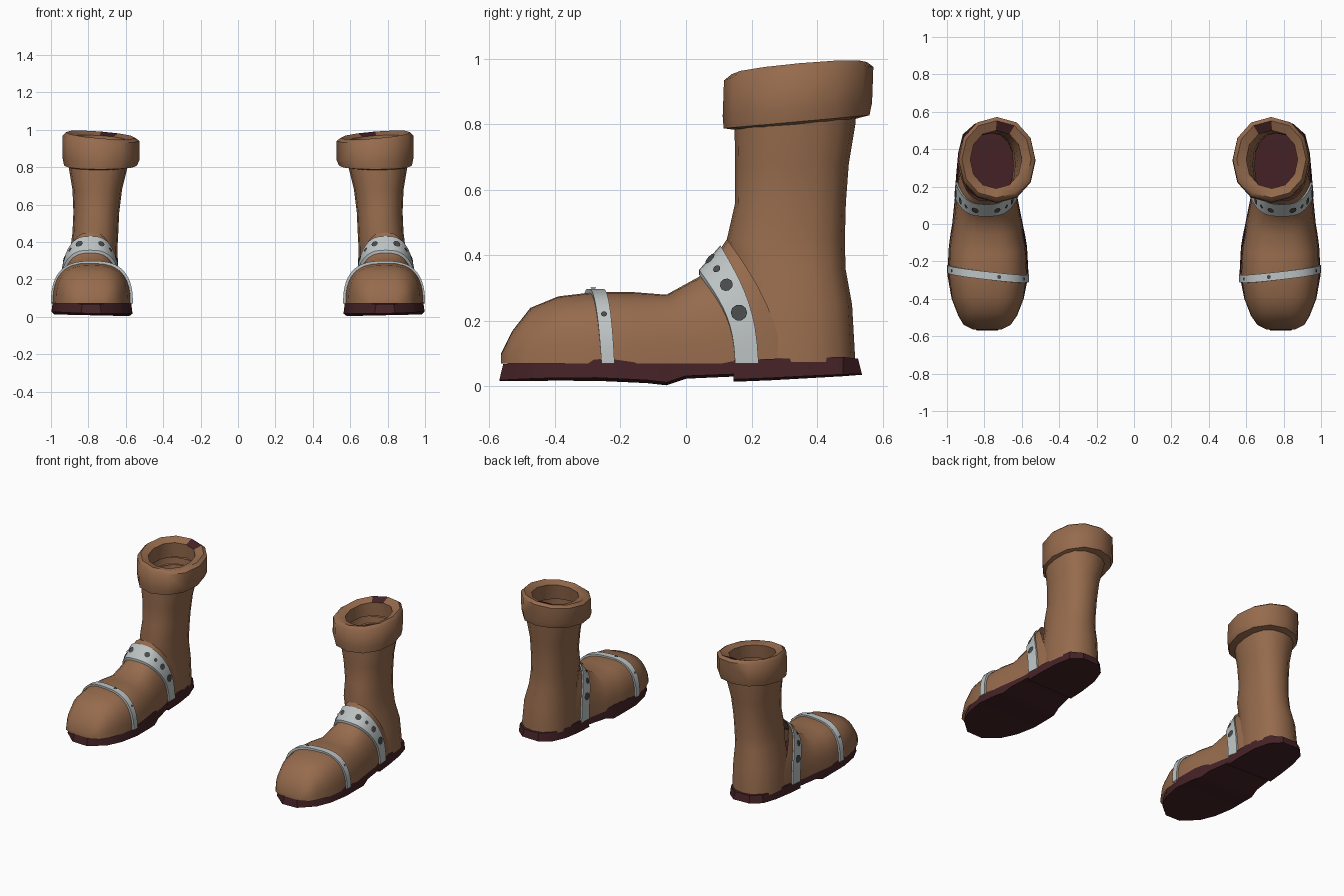
import bpy, bmesh, math
from mathutils import Vector

if "Cube" in bpy.data.objects:
    bpy.data.objects.remove(bpy.data.objects["Cube"])


def material(name, rgb):
    m = bpy.data.materials.new(name)
    m.diffuse_color = (*rgb, 1)
    m.use_nodes = True
    m.node_tree.nodes["Principled BSDF"].inputs["Base Color"].default_value = m.diffuse_color
    return m


LEATHER = material("brown_leather", (0.305, 0.147, 0.074))
SOLE = material("dark_maroon", (0.058, 0.016, 0.019))
METAL = material("light_grey", (0.51, 0.545, 0.545))
STUD = material("dark_grey", (0.065, 0.07, 0.07))


def finish(name, bm, mats, angle=40, recalc=True):
    """Turn a bmesh into a smooth shaded object mirrored to the other boot."""
    if recalc:
        bmesh.ops.recalc_face_normals(bm, faces=bm.faces)
    me = bpy.data.meshes.new(name)
    bm.to_mesh(me)
    bm.free()
    ob = bpy.data.objects.new(name, me)
    bpy.context.collection.objects.link(ob)
    for m in mats:
        me.materials.append(m)
    bpy.ops.object.select_all(action='DESELECT')
    ob.select_set(True)
    bpy.context.view_layer.objects.active = ob
    bpy.ops.object.shade_smooth_by_angle(angle=math.radians(angle))
    ob.modifiers.new("other_boot", 'MIRROR').use_axis = (True, False, False)
    return ob


def loft(rings, closed=True, caps=(False, False), loop=False):
    """Skin a list of point rings. Returns the bmesh."""
    bm = bmesh.new()
    vs = [[bm.verts.new(p) for p in r] for r in rings]
    n = len(rings[0])
    pairs = list(zip(vs, vs[1:])) + ([(vs[-1], vs[0])] if loop else [])
    for a, b in pairs:
        for i in range(n if closed else n - 1):
            j = (i + 1) % n
            bm.faces.new((a[i], a[j], b[j], b[i]))
    if caps[0]:
        bm.faces.new(vs[0])
    if caps[1]:
        bm.faces.new(vs[-1])
    return bm


def spow(v, p):
    return math.copysign(abs(v) ** p, v)


def arch_point(t, sec, bulge=0.0, skew=0.0, grow=0.0):
    """Point on an arch, t = 0 inner side, 0.5 top, 1 outer side."""
    by, ty, tz, x0, x1 = sec
    a = math.pi * (1 - t)
    c = spow(math.cos(a), 0.7)
    h = max(0.0, math.sin(a)) ** 0.8
    x = (x0 + x1) / 2 + c * ((x1 - x0) / 2 + grow)
    y = by + (ty - by) * h + bulge * math.sin(math.pi * h) + skew * c
    return Vector((x, y, 0.07 + (tz + grow - 0.07) * h))


def arch(sec, n=16, **kw):
    return [arch_point(i / n, sec, **kw) for i in range(n + 1)]


# Foot: arches (bottom y, top y, top z, inner x, outer x) from toe to ankle
foot = [(-.565, -.565, .10, .71, .86), (-.54, -.53, .17, .66, .91),
        (-.49, -.475, .24, .625, .94), (-.40, -.39, .275, .59, .975),
        (-.27, -.28, .288, .572, .99), (-.12, -.16, .288, .58, .985),
        (.02, -.06, .28, .605, .965), (.15, .04, .335, .63, .95),
        (.225, .105, .42, .637, .943), (.30, .125, .45, .645, .93)]
rings = [arch(s, bulge=.03 if i > 6 else 0) for i, s in enumerate(foot)]
finish("foot", loft(rings, closed=False, caps=(True, False)), [LEATHER])


def oval(x0, x1, y0, y1, z, n=16, p=0.85, tilt_x=0.0, tilt_y=0.0):
    pts = []
    for i in range(n):
        a = 2 * math.pi * i / n
        dx = spow(math.cos(a), p) * (x1 - x0) / 2
        dy = spow(math.sin(a), p) * (y1 - y0) / 2
        pts.append(((x0 + x1) / 2 + dx, (y0 + y1) / 2 + dy,
                    z + tilt_x * dx + tilt_y * dy))
    return pts


# Shaft: open tube from heel to cuff
shaft = [(.635, .94, .14, .517, .075), (.64, .925, .14, .507, .25),
         (.645, .897, .135, .487, .36), (.64, .885, .125, .485, .45),
         (.635, .88, .15, .488, .56), (.62, .885, .15, .497, .68),
         (.59, .905, .148, .517, .80), (.585, .905, .15, .52, .86)]
finish("shaft", loft([oval(*s) for s in shaft]), [LEATHER])

# Cuff: thick folded band, tilted up towards the back
cuff = [(.59, .905, .15, .515, .80, 0), (.54, .93, .115, .56, .808, 0),
        (.526, .938, .112, .568, .845, .02), (.528, .938, .116, .572, .955, .07),
        (.55, .92, .14, .552, .972, .08), (.60, .875, .19, .50, .955, .07),
        (.60, .885, .175, .505, .86, 0)]
bm = loft([oval(x0, x1, y0, y1, z, n=12, p=.95, tilt_x=tx, tilt_y=.09)
           for x0, x1, y0, y1, z, tx in cuff])
# Dark worn patch on the back of the rim
bm.faces.ensure_lookup_table()
bm.faces[4 * 12 + 3].material_index = 1
finish("cuff", bm, [LEATHER, SOLE], 50)

# Sole: slabs (y, inner x, outer x, bottom z, top z)
front_sole = [(-.57, .73, .84, .018, .068), (-.49, .635, .932, .02, .075),
              (-.40, .59, .975, .022, .078), (-.27, .564, .998, .022, .083),
              (-.12, .572, .99, .015, .09), (-.06, .582, .982, .008, .088),
              (0, .595, .972, .028, .078), (.15, .625, .957, .034, .08)]
heel = [(.145, .622, .958, .018, .08), (.25, .622, .952, .022, .084),
        (.38, .632, .94, .029, .088), (.48, .665, .915, .034, .09),
        (.537, .73, .85, .037, .085)]


def slab(name, rows):
    rings = []
    for y, x0, x1, zb, zt in rows:
        tilt = [.022 * (x - .785) for x in (x0, x1)]
        ye = y + (.012 if y < -.5 else -.012 if y > .5 else 0)
        rings.append([(x0, y, zb + tilt[0]), (x1, y, zb + tilt[1]),
                      (x1 - .008, ye, zt), (x0 + .008, ye, zt)])
    finish(name, loft(rings, caps=(True, True)), [SOLE], 35)


slab("front_sole", front_sole)
slab("heel", heel)


# Straps: bands hugging the foot between two arches, with turned edges
def strap(name, a, b, grow, n=28, **kw):
    rings = [arch(a, n, grow=-.004, **kw), arch(a, n, grow=grow, **kw),
             arch(b, n, grow=grow, **kw), arch(b, n, grow=-.004, **kw)]
    finish(name, loft(rings, closed=False), [METAL], 40)


def studs(name, a, b, grow, spots, **kw):
    """Small flat discs (position along strap, radius)."""
    bm = bmesh.new()

    def mid(t):
        return (arch_point(t, a, grow=grow, **kw) + arch_point(t, b, grow=grow, **kw)) / 2
    for t, r in spots:
        c = mid(t)
        along = (mid(t + .015) - mid(t - .015)).normalized()
        across = arch_point(t, b, grow=grow, **kw) - arch_point(t, a, grow=grow, **kw)
        across = (across - along * across.dot(along)).normalized()
        out = across.cross(along).normalized()
        if out.dot(c - Vector((.785, c.y + .05, .1))) < 0:
            out = -out
        vs = []
        for i in range(10):
            g = 2 * math.pi * i / 10
            vs.append(bm.verts.new(c + out * .005 + r * (along * math.cos(g) + across * math.sin(g))))
        f = bm.faces.new(vs)
        f.normal_update()
        if f.normal.dot(out) < 0:
            f.normal_flip()
    finish(name, bm, [STUD], recalc=False)


ankle = ((.15, .04, .345, .63, .95), (.222, .105, .42, .637, .943))
strap("ankle_strap", *ankle, .011, bulge=.03)
studs("ankle_studs", *ankle, .011,
      [(.13, .025), (.24, .02), (.33, .012), (.43, .018), (.57, .02),
       (.67, .012), (.76, .02), (.87, .025)], bulge=.03)

toe = ((-.283, -.298, .288, .572, .99), (-.243, -.255, .288, .572, .99))
strap("toe_strap", *toe, .01, skew=.025)
studs("toe_studs", *toe, .01, [(.2, .009), (.45, .011), (.8, .009)], skew=.025)
